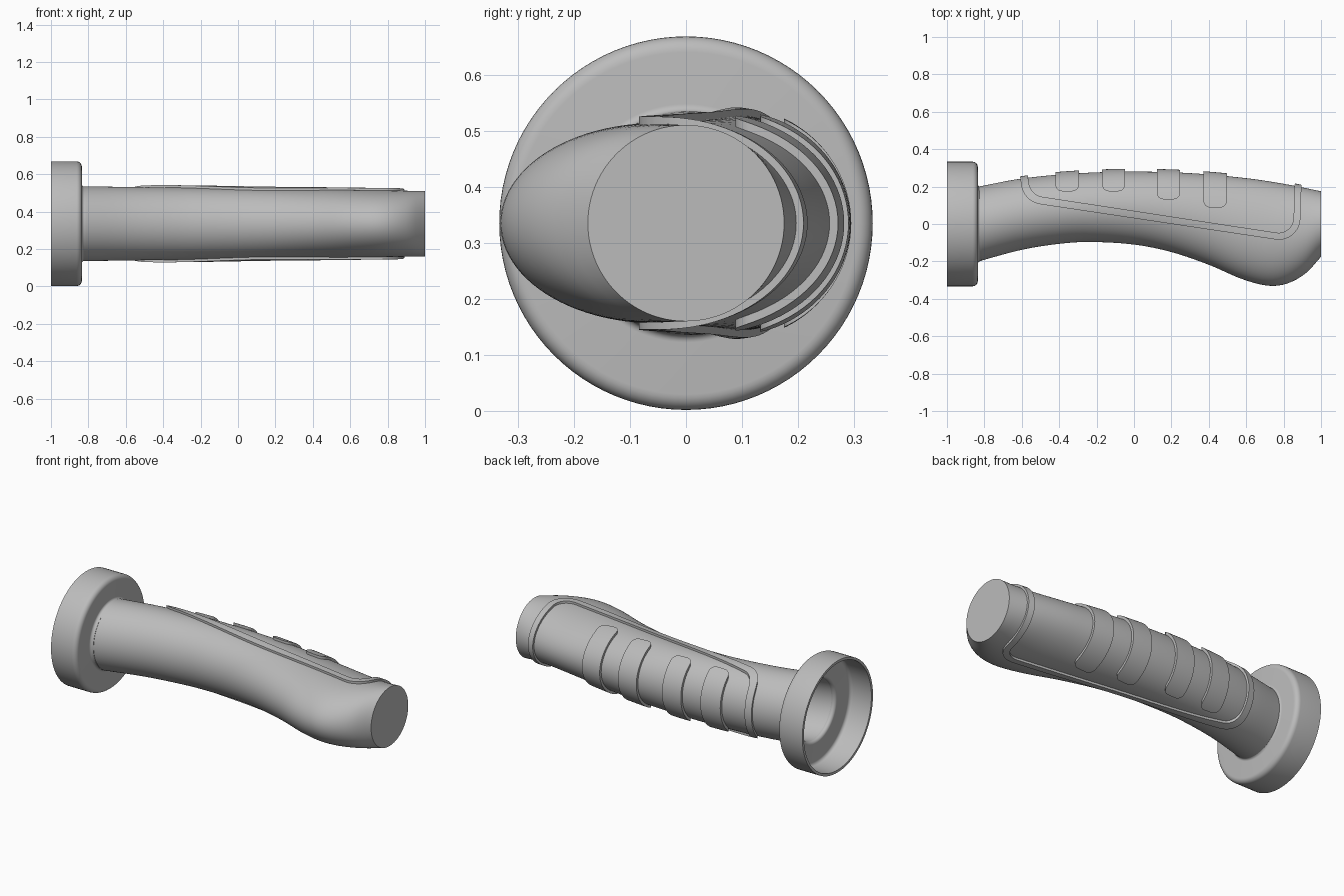
import bpy, bmesh, math
from mathutils import Vector

if "Cube" in bpy.data.objects:
    bpy.data.objects.remove(bpy.data.objects["Cube"], do_unlink=True)

ZC = 0.335          # height of the handle axis
X0, X1 = -0.845, 1.0
SIDES, STATIONS = 96, 72

grey = bpy.data.materials.new("plain grey")
grey.use_nodes = True
grey.diffuse_color = (0.5, 0.5, 0.5, 1)
grey.node_tree.nodes["Principled BSDF"].inputs["Base Color"].default_value = (0.5, 0.5, 0.5, 1)

# Back and front edges of the grip, as (x, y)
BACK = [(-0.85, 0.196), (-0.6, 0.243), (-0.3, 0.271), (0, 0.28), (0.3, 0.272),
        (0.6, 0.245), (0.8, 0.215), (1, 0.175)]
FRONT = [(-0.85, -0.205), (-0.6, -0.138), (-0.4, -0.106), (-0.24, -0.096), (0, -0.11),
         (0.2, -0.15), (0.4, -0.218), (0.58, -0.295), (0.72, -0.33), (0.82, -0.318),
         (0.92, -0.262), (1, -0.175)]


def smooth_curve(pts, x):
    """Cubic interpolation through the points."""
    n = len(pts)
    i = max(k for k in range(n - 1) if k == 0 or pts[k][0] <= x)

    def slope(k):
        a, b = pts[max(k - 1, 0)], pts[min(k + 1, n - 1)]
        return (b[1] - a[1]) / (b[0] - a[0])
    (xa, ya), (xb, yb) = pts[i], pts[i + 1]
    h = xb - xa
    t = (x - xa) / h
    return (ya * (2 * t**3 - 3 * t**2 + 1) + yb * (3 * t**2 - 2 * t**3)
            + h * slope(i) * (t**3 - 2 * t**2 + t) + h * slope(i + 1) * (t**3 - t**2))


def section(x, grow=0.0):
    """Elliptical grip section at x, grown outward by an offset."""
    back, front = smooth_curve(BACK, x), smooth_curve(FRONT, x)
    mid, ry = (back + front) / 2, (back - front) / 2 + grow
    rz = 0.2 - 0.025 * (x - X0) / (X1 - X0) + grow
    return [Vector((x, mid + ry * math.cos(a), ZC + rz * math.sin(a)))
            for a in (2 * math.pi * k / SIDES for k in range(SIDES))]


def finish(name, bm):
    bmesh.ops.recalc_face_normals(bm, faces=bm.faces)
    mesh = bpy.data.meshes.new(name)
    bm.to_mesh(mesh)
    bm.free()
    mesh.materials.append(grey)
    ob = bpy.data.objects.new(name, mesh)
    bpy.context.collection.objects.link(ob)
    return ob


def loft(name, rings, cap_start=True, cap_end=True, closed=False):
    bm = bmesh.new()
    loops = [[bm.verts.new(p) for p in r] for r in rings]
    pairs = list(zip(loops, loops[1:])) + ([(loops[-1], loops[0])] if closed else [])
    for a, b in pairs:
        for k in range(len(a)):
            j = (k + 1) % len(a)
            bm.faces.new((a[k], a[j], b[j], b[k]))
    if cap_start:
        bm.faces.new(loops[0])
    if cap_end:
        bm.faces.new(loops[-1])
    return finish(name, bm)


def select(ob):
    bpy.ops.object.select_all(action='DESELECT')
    ob.select_set(True)
    bpy.context.view_layer.objects.active = ob


def smooth(ob):
    select(ob)
    bpy.ops.object.shade_smooth_by_angle(angle=math.radians(32))


def rounded(corners, steps=10):
    """Polyline with corners (x, y, radius); zero radius stays sharp."""
    out = []
    for i, (x, y, r) in enumerate(corners):
        p = Vector((x, y))
        if r == 0:
            out.append(p)
            continue
        u = (Vector(corners[i - 1][:2]) - p).normalized()
        v = (Vector(corners[(i + 1) % len(corners)][:2]) - p).normalized()
        half = u.angle(v) / 2
        centre = p + (u + v).normalized() * (r / math.sin(half))
        a, b = p + u * (r / math.tan(half)) - centre, p + v * (r / math.tan(half)) - centre
        for s in range(steps + 1):
            d = a.normalized().slerp(b.normalized(), s / steps)
            out.append(centre + d * r)
    return out


def raised(name, cutter, grow):
    """Keep the part of a grown grip that lies inside the cutter."""
    xs = [X0 + (X1 - X0) * i / STATIONS for i in range(STATIONS + 1)]
    ob = loft(name, [section(x, grow) for x in xs])
    mod = ob.modifiers.new("trim", 'BOOLEAN')
    mod.operation, mod.solver, mod.object = 'INTERSECT', 'EXACT', cutter
    select(ob)
    bpy.ops.object.modifier_apply(modifier=mod.name)
    bpy.data.objects.remove(cutter, do_unlink=True)
    smooth(ob)
    return ob


def at_height(pts, z):
    return [Vector((p.x, p.y, z)) for p in pts]


# Hollow grip: outer skin, end cap, then inner skin back to the flange
xs = [X0 + (X1 - X0) * i / STATIONS for i in range(STATIONS + 1)]
inner = [x for x in reversed(xs) if x < 0.97]
smooth(loft("grip", [section(x) for x in xs], cap_start=False, cap_end=True))
smooth(loft("grip_lining", [section(x, -0.022) for x in inner], cap_start=True, cap_end=False))

# Cup-shaped flange, turned about the grip axis: (x, radius, corner radius)
profile = rounded([(-0.815, 0.19, 0), (-0.815, 0.198, 0), (-0.835, 0.2, 0.014),
                   (-0.835, 0.333, 0.028), (-1, 0.333, 0), (-1, 0.318, 0),
                   (-0.86, 0.318, 0.02), (-0.86, 0.178, 0.018), (-0.835, 0.178, 0)], 6)
smooth(loft("flange", [[Vector((p.x, p.y * math.cos(a), ZC + p.y * math.sin(a)))
                        for a in (2 * math.pi * k / SIDES for k in range(SIDES))]
                       for p in profile], False, False, closed=True))

# Raised border that frames the finger pads
outer_line = rounded([(-0.63, 0.4, 0), (-0.59, 0.119, 0.12), (0.885, -0.102, 0.115), (0.902, 0.4, 0)])
inner_line = rounded([(-0.59, 0.4, 0), (-0.552, 0.155, 0.085), (0.85, -0.06, 0.08), (0.866, 0.4, 0)])
outline = outer_line + inner_line[::-1]
raised("pad_border", loft("border_cutter", [at_height(outline, -0.2), at_height(outline, 0.9)]), 0.013)

# Four finger pads wrapping round the back: (left x, right x, lowest y)
PADS = [(-0.42, -0.295, 0.175), (-0.17, -0.048, 0.175), (0.122, 0.246, 0.132), (0.372, 0.496, 0.088)]
for i, (a, b, low) in enumerate(PADS):
    shape = rounded([(a, 0.4, 0), (a, low, 0.035), (b, low, 0.035), (b, 0.4, 0)], 6)
    cutter = loft("pad_cutter", [at_height(shape, -0.2), at_height(shape, 0.9)])
    raised(f"finger_pad_{i + 1}", cutter, 0.015)
